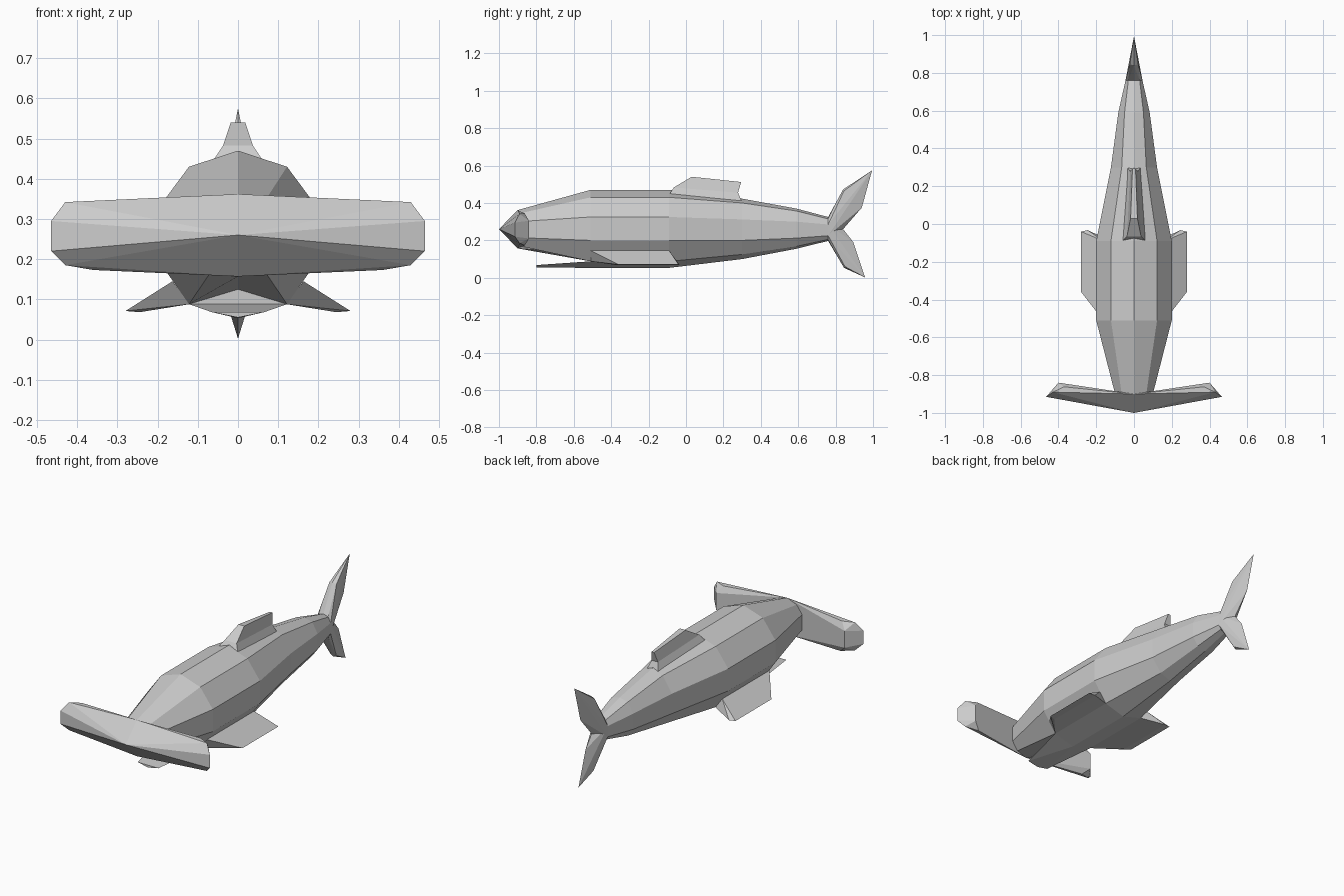
import bpy, bmesh


def finish(bm, name):
    bmesh.ops.recalc_face_normals(bm, faces=bm.faces)
    me = bpy.data.meshes.new(name)
    bm.to_mesh(me)
    bm.free()
    ob = bpy.data.objects.new(name, me)
    bpy.context.collection.objects.link(ob)
    return ob


def both(points):
    """Points plus their mirror images across x = 0."""
    return [p for x, y, z in points for p in ([(x, y, z), (-x, y, z)] if x else [(x, y, z)])]


def hull(name, points):
    bm = bmesh.new()
    verts = [bm.verts.new(p) for p in points]
    res = bmesh.ops.convex_hull(bm, input=verts)
    junk = {g for g in res["geom_interior"] + res["geom_unused"] if isinstance(g, bmesh.types.BMVert)}
    bmesh.ops.delete(bm, geom=list(junk), context='VERTS')
    bmesh.ops.dissolve_limit(bm, angle_limit=0.02, verts=bm.verts, edges=bm.edges)
    return finish(bm, name)


def loft(name, rings):
    bm = bmesh.new()
    loops = [[bm.verts.new(p) for p in r] for r in rings]
    n = len(loops[0])
    for a, b in zip(loops, loops[1:]):
        for i in range(n):
            j = (i + 1) % n
            bm.faces.new((a[i], a[j], b[j], b[i]))
    bm.faces.new(loops[0])
    bm.faces.new(loops[-1])
    return finish(bm, name)


# Body: ten-sided rings along y
# (y, inner half width, outer half width, z of top, shoulder, side high, side low, belly edge, belly)
stations = [
    (-0.90, 0.065, 0.10, 0.362, 0.342, 0.300, 0.215, 0.172, 0.157),
    (-0.51, 0.122, 0.20, 0.470, 0.430, 0.325, 0.200, 0.088, 0.125),
    (-0.509, 0.122, 0.20, 0.470, 0.430, 0.325, 0.200, 0.088, 0.053),
    (-0.09, 0.122, 0.20, 0.470, 0.430, 0.325, 0.200, 0.088, 0.053),
    (0.30, 0.065, 0.122, 0.423, 0.400, 0.312, 0.200, 0.125, 0.100),
    (0.59, 0.050, 0.083, 0.370, 0.357, 0.300, 0.212, 0.168, 0.155),
    (0.76, 0.030, 0.045, 0.325, 0.315, 0.285, 0.225, 0.205, 0.197),
]


def body_ring(y, wi, wo, z0, z1, z2, z3, z4, z5):
    right = [(wi, y, z1), (wo, y, z2), (wo, y, z3), (wi, y, z4)]
    left = [(-x, y, z) for x, y, z in reversed(right)]
    return [(0, y, z0)] + right + [(0, y, z5)] + left


loft("body", [body_ring(*s) for s in stations])

# Lower jaw plate
hull("lower_jaw", both([(0.122, -0.509, 0.088), (0, -0.509, 0.053), (0, -0.50, 0.075),
                        (0.065, -0.8, 0.068), (0, -0.8, 0.055)]))

# Hammer head: one wing each side, fanning out from the nose
wing = [(0.465, -0.915, 0.22), (0.465, -0.915, 0.295), (0.43, -0.89, 0.342),
        (0.37, -0.862, 0.344), (0.40, -0.84, 0.305), (0.40, -0.84, 0.21),
        (0.36, -0.862, 0.173), (0.43, -0.89, 0.185)]
neck = [p for p in body_ring(*stations[0]) if p[0] >= 0]
for side, s in (("right", 1), ("left", -1)):
    pts = wing + neck + [(0, -1.0, 0.26)]
    hull("head_wing_" + side, [(s * x, y, z) for x, y, z in pts])

# Pectoral fins
fin = [(0.12, -0.51, 0.088), (0.163, -0.51, 0.145), (0.12, -0.09, 0.088),
       (0.163, -0.09, 0.145), (0.28, -0.36, 0.071), (0.28, -0.04, 0.071),
       (0.245, -0.37, 0.068), (0.245, -0.033, 0.068)]
for side, s in (("right", 1), ("left", -1)):
    hull("pectoral_fin_" + side, [(s * x, y, z) for x, y, z in fin])

# Dorsal fin: stacked layers (front width, y, z, rear width, y, z)
layers = [(0.062, -0.09, 0.445, 0.035, 0.30, 0.405),
          (0.037, -0.065, 0.483, 0.020, 0.278, 0.455),
          (0.018, 0.03, 0.540, 0.008, 0.295, 0.512)]
loft("dorsal_fin", [[(-a, y0, z0), (a, y0, z0), (b, y1, z1), (-b, y1, z1)]
                    for a, y0, z0, b, y1, z1 in layers])

# Tail fin lobes
hull("tail_upper_lobe", both([(0.03, 0.76, 0.317), (0, 0.76, 0.325), (0.045, 0.76, 0.285),
                              (0.045, 0.76, 0.225), (0, 0.84, 0.26), (0.022, 0.845, 0.465),
                              (0, 0.84, 0.472), (0, 0.995, 0.575), (0, 0.94, 0.375)]))
hull("tail_lower_lobe", both([(0.03, 0.76, 0.203), (0, 0.76, 0.197), (0.045, 0.76, 0.225),
                              (0.045, 0.76, 0.285), (0, 0.84, 0.26), (0.018, 0.85, 0.06),
                              (0, 0.845, 0.053), (0, 0.957, 0.002), (0, 0.895, 0.19)]))
